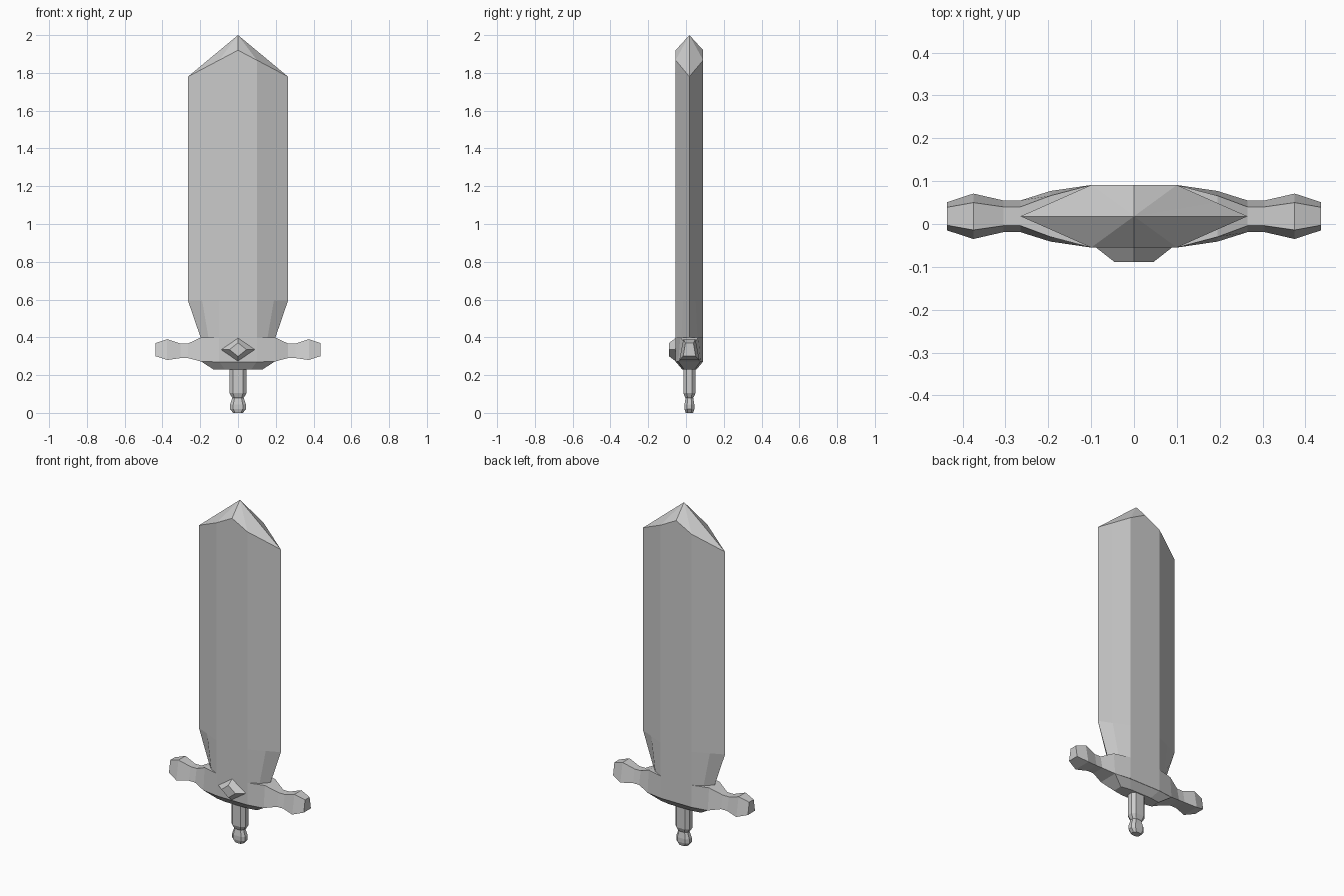
import bpy
import bmesh

if "Cube" in bpy.data.objects:
    bpy.data.objects.remove(bpy.data.objects["Cube"])

CY = 0.018  # depth of the sword's centre plane


def loft(name, rings, tip=None):
    """Skin matching rings of 3D points; close with caps or with a fan to a tip."""
    bm = bmesh.new()
    loops = [[bm.verts.new(p) for p in ring] for ring in rings]
    n = len(loops[0])
    for a, b in zip(loops, loops[1:]):
        for i in range(n):
            j = (i + 1) % n
            bm.faces.new((a[i], a[j], b[j], b[i]))
    bm.faces.new(loops[0])
    if tip:
        t = bm.verts.new(tip)
        for i in range(n):
            bm.faces.new((loops[-1][i], loops[-1][(i + 1) % n], t))
    else:
        bm.faces.new(loops[-1])
    bmesh.ops.recalc_face_normals(bm, faces=bm.faces[:])
    me = bpy.data.meshes.new(name)
    bm.to_mesh(me)
    bm.free()
    ob = bpy.data.objects.new(name, me)
    bpy.context.collection.objects.link(ob)
    return ob


def outline(quarter):
    """Mirror a quarter outline (front centre to right edge) into a full loop."""
    right = quarter + [(x, -y) for x, y in reversed(quarter) if y]
    return right + [(-x, y) for x, y in reversed(right) if x]


def level(quarter, z):
    return [(x, y + CY, z) for x, y in outline(quarter)]


# Blade: hexagonal section, tapered heel, roof-shaped point
heel = [(0, -.073), (.1, -.073), (.155, -.043), (.195, 0)]
body = [(0, -.073), (.1, -.073), (.19, -.033), (.265, 0)]
shoulder = [(x, y + CY, 1.92 - abs(x) * .14 / .265) for x, y in outline(body)]
loft("blade", [level(heel, .39), level(body, .595), shoulder], tip=(0, CY, 2.0))

# Crossguard: trapezoid sections (x, bottom z, top z, bottom half depth, top half depth)
half = [(.1, .27, .40, .073, .073), (.195, .272, .40, .059, .048),
        (.265, .29, .367, .037, .022), (.305, .29, .367, .037, .022),
        (.375, .28, .39, .053, .032), (.436, .30, .37, .033, .021)]
sections = [(-s[0],) + s[1:] for s in reversed(half)] + half
loft("crossguard", [[(x, CY - b, z0), (x, CY + b, z0), (x, CY + t, z1), (x, CY - t, z1)]
                    for x, z0, z1, b, t in sections])

# Bevelled underside of the crossguard
loft("guard_base", [level([(.07, -.038), (.13, -.028)], .23),
                    level([(.1, -.073), (.195, -.059)], .272)])

# Diamond gem on the front of the guard
loft("gem", [[(w, y, .335), (0, y, .335 + h), (-w, y, .335), (0, y, .335 - h)]
             for w, h, y in [(.095, .065, -.05), (.045, .036, -.089)]])

# Grip and pommel: octagonal turned shape (z, half width, half depth)
profile = [(0, .026, .02), (.02, .042, .026), (.045, .042, .026), (.08, .03, .02),
           (.085, .034, .024), (.105, .045, .032), (.24, .045, .032)]
loft("grip_and_pommel", [level([(w * .6, -d), (w, -d * .45)], z) for z, w, d in profile])
